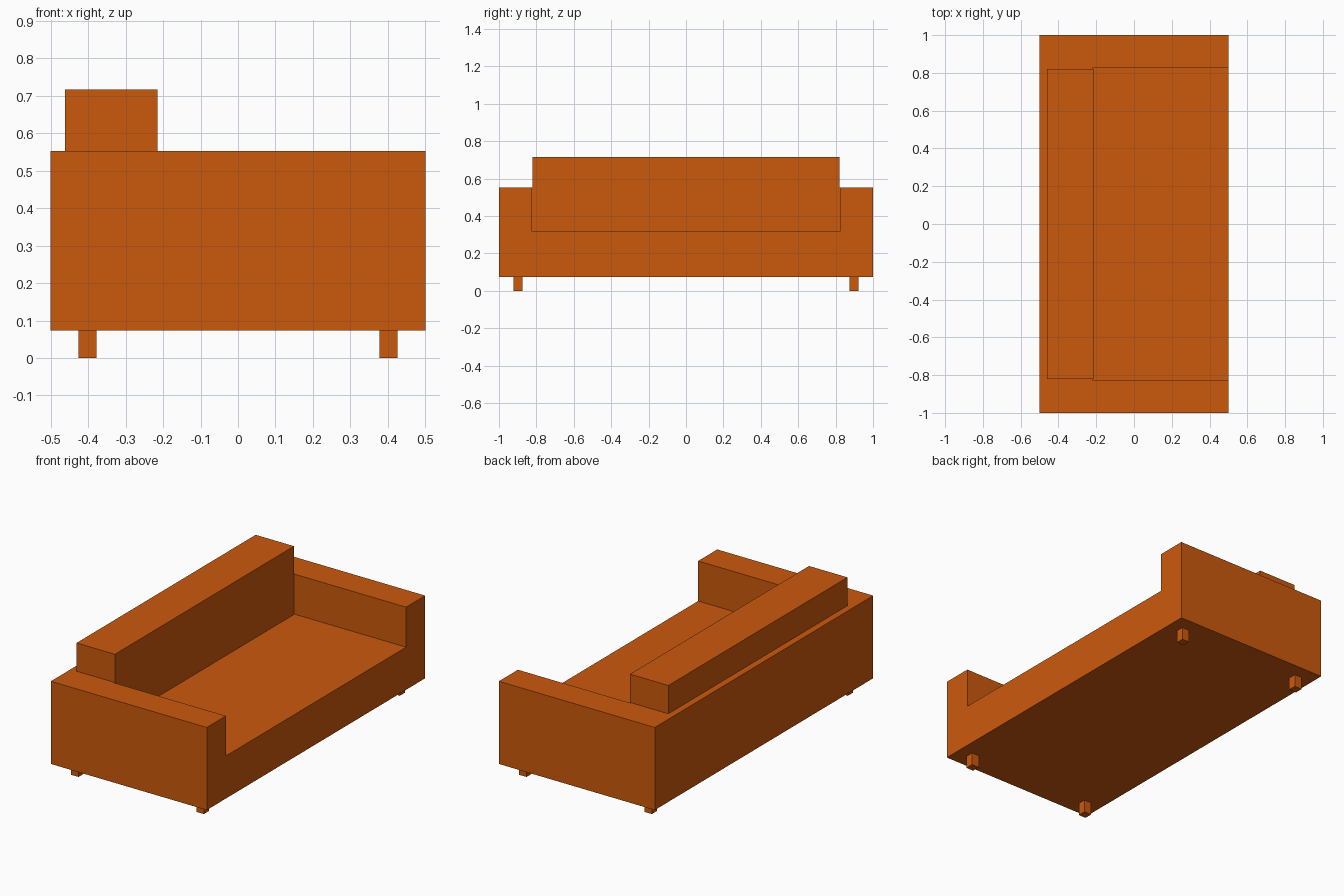
import bpy

cube = bpy.data.objects.get("Cube")
if cube:
    bpy.data.objects.remove(cube, do_unlink=True)

ORANGE = (0.60, 0.10, 0.004, 1.0)
fabric = bpy.data.materials.new("burnt_orange")
fabric.use_nodes = True
fabric.diffuse_color = ORANGE
bsdf = next(n for n in fabric.node_tree.nodes if n.type == "BSDF_PRINCIPLED")
bsdf.inputs["Base Color"].default_value = ORANGE


def box(name, low, high):
    """Axis-aligned block between two opposite corners."""
    centre = [(a + b) / 2 for a, b in zip(low, high)]
    bpy.ops.mesh.primitive_cube_add(size=1, location=centre)
    obj = bpy.context.object
    obj.name = obj.data.name = name
    obj.scale = [b - a for a, b in zip(low, high)]
    bpy.ops.object.transform_apply(location=False, rotation=False, scale=True)
    obj.data.materials.append(fabric)
    return obj


LEG_TOP, SEAT_TOP, ARM_TOP, BACK_TOP = 0.073, 0.32, 0.552, 0.716

# Sofa body: one block with the seat space cut out between arms and back
body = box("sofa_body", (-0.5, -1, LEG_TOP), (0.5, 1, ARM_TOP))
cutter = box("seat_cutter", (-0.22, -0.825, SEAT_TOP), (0.7, 0.825, 0.8))
cutter.hide_render = True
cut = body.modifiers.new("seat_space", "BOOLEAN")
cut.operation = "DIFFERENCE"
cut.solver = "EXACT"
cut.object = cutter
bpy.context.view_layer.objects.active = body
bpy.ops.object.modifier_apply(modifier=cut.name)
bpy.data.objects.remove(cutter, do_unlink=True)

# Back cushion rising above the body
box("back_cushion", (-0.461, -0.82, SEAT_TOP), (-0.215, 0.82, BACK_TOP))

# Four short square legs
HALF = 0.024
for x, end in ((0.402, "front"), (-0.402, "rear")):
    for y, side in ((0.897, "left"), (-0.897, "right")):
        box(f"{end}_{side}_leg", (x - HALF, y - HALF, 0), (x + HALF, y + HALF, LEG_TOP))
